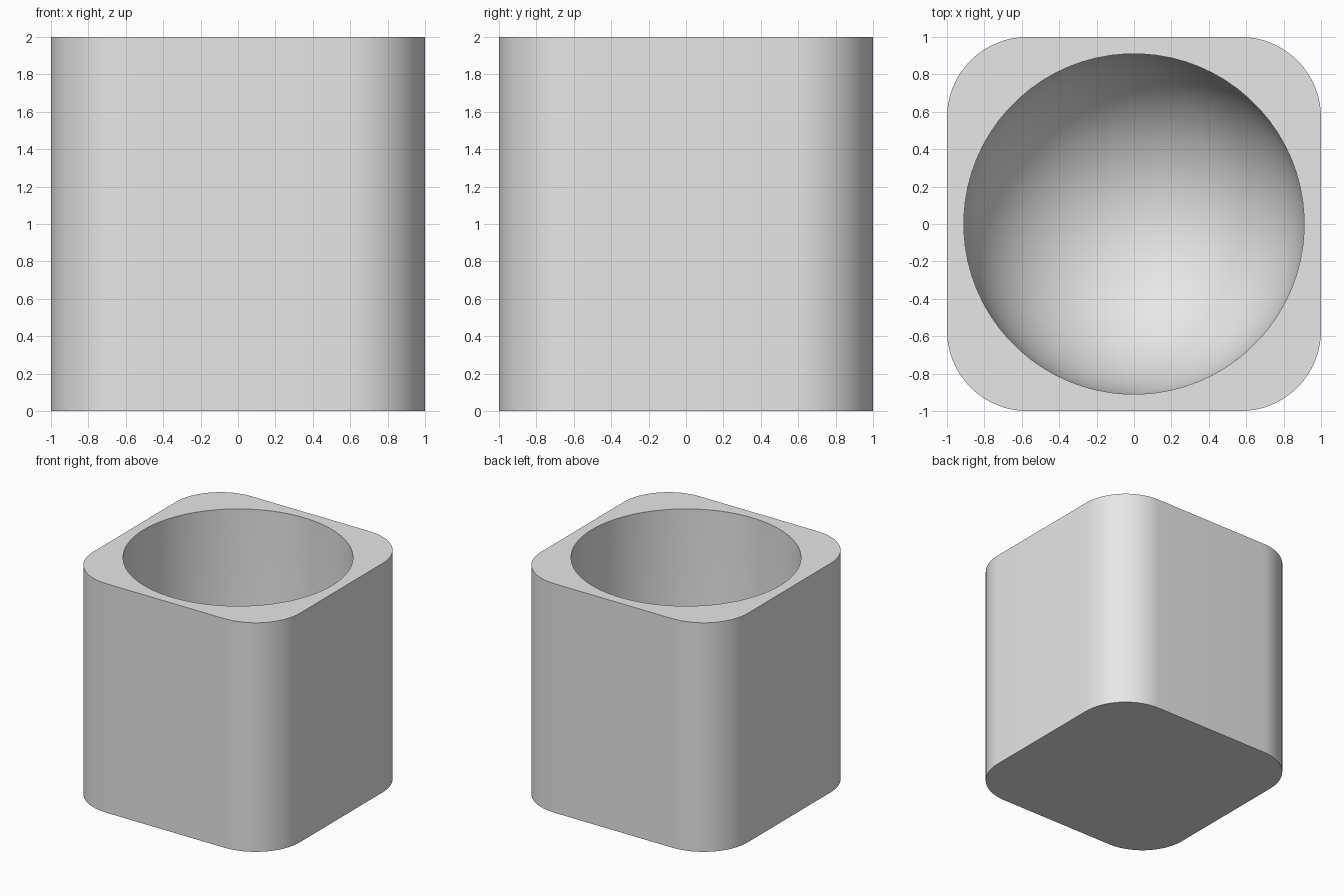
import bpy
import bmesh
from math import sin, cos, pi, radians

if "Cube" in bpy.data.objects:
    bpy.data.objects.remove(bpy.data.objects["Cube"])

HALF, HEIGHT = 1.0, 2.0
CORNER = 0.43            # radius of the upright corners
BORE = 0.91              # radius of the round hollow
FLOOR = HALF - BORE      # floor is as thick as the thinnest wall
STEPS = 18               # points per corner
COUNT = 4 * STEPS
BOWL_RINGS = 18

# Plain grey material
grey = bpy.data.materials.new("light_grey")
grey.use_nodes = True
colour = (0.8, 0.8, 0.8, 1)
grey.diffuse_color = colour
grey.node_tree.nodes["Principled BSDF"].inputs["Base Color"].default_value = colour

bm = bmesh.new()


def rounded_square(z):
    """Ring of vertices around a square with round corners."""
    ring = []
    for quarter in range(4):
        middle = pi / 4 + quarter * pi / 2
        cx = (HALF - CORNER) * (1 if cos(middle) > 0 else -1)
        cy = (HALF - CORNER) * (1 if sin(middle) > 0 else -1)
        for i in range(STEPS):
            a = quarter * pi / 2 + i / (STEPS - 1) * pi / 2
            ring.append(bm.verts.new((cx + CORNER * cos(a), cy + CORNER * sin(a), z)))
    return ring


def circle(radius, z):
    """Ring of vertices lined up with the rounded square."""
    angles = [(i + 0.5) / COUNT * 2 * pi for i in range(COUNT)]
    return [bm.verts.new((radius * cos(a), radius * sin(a), z)) for a in angles]


def bridge(low, high):
    for i in range(COUNT):
        j = (i + 1) % COUNT
        bm.faces.new((low[i], low[j], high[j], high[i]))


# Outer wall, flat rim, straight bore, then a half-sphere bowl
rings = [rounded_square(0), rounded_square(HEIGHT), circle(BORE, HEIGHT)]
centre_z = FLOOR + BORE
for k in range(BOWL_RINGS):
    t = k / BOWL_RINGS * pi / 2
    rings.append(circle(BORE * cos(t), centre_z - BORE * sin(t)))
for low, high in zip(rings, rings[1:]):
    bridge(low, high)

# Close the bowl at its lowest point and the underside
apex = bm.verts.new((0, 0, FLOOR))
last = rings[-1]
for i in range(COUNT):
    bm.faces.new((last[i], last[(i + 1) % COUNT], apex))
bm.faces.new(rings[0][::-1])
bmesh.ops.recalc_face_normals(bm, faces=bm.faces)

mesh = bpy.data.meshes.new("round_cornered_cup")
bm.to_mesh(mesh)
bm.free()
mesh.materials.append(grey)
cup = bpy.data.objects.new("round_cornered_cup", mesh)
bpy.context.collection.objects.link(cup)

# Smooth curves, crisp rim and base edges
bpy.ops.object.select_all(action="DESELECT")
cup.select_set(True)
bpy.context.view_layer.objects.active = cup
bpy.ops.object.shade_smooth_by_angle(angle=radians(30))
